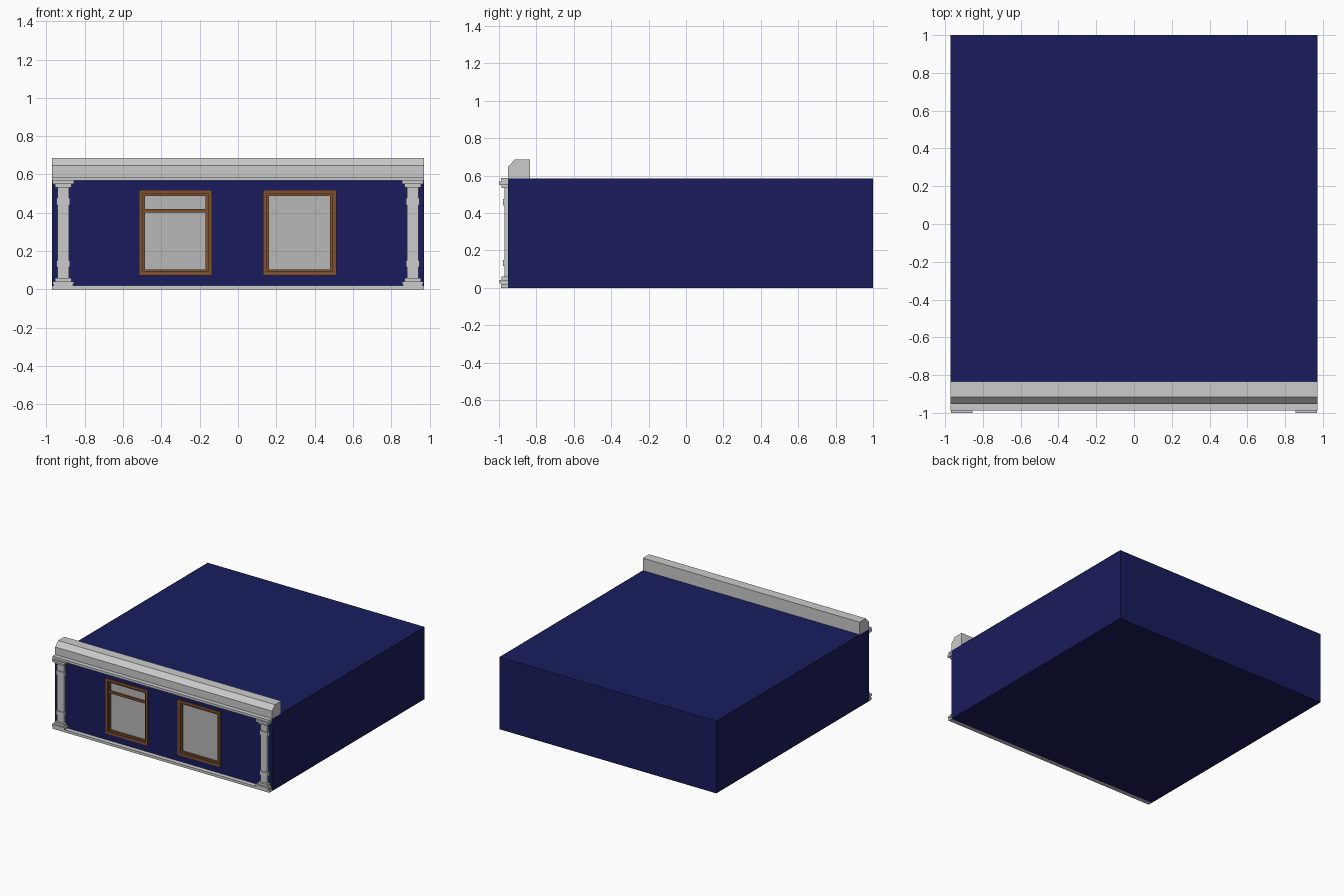
import bpy, bmesh

if "Cube" in bpy.data.objects:
    bpy.data.objects.remove(bpy.data.objects["Cube"])

def material(name, rgb):
    m = bpy.data.materials.new(name)
    m.diffuse_color = (*rgb, 1)
    m.use_nodes = True
    m.node_tree.nodes["Principled BSDF"].inputs["Base Color"].default_value = m.diffuse_color
    return m

NAVY = material("navy_paint", (0.010, 0.012, 0.11))
WOOD = material("brown_wood", (0.22, 0.085, 0.03))
PANE = material("pale_glass", (0.48, 0.48, 0.48))

HALF = 0.972      # half width of the building
WALL = -0.952     # y of the front wall

def finish(bm, name, mat=None):
    bmesh.ops.recalc_face_normals(bm, faces=bm.faces)
    me = bpy.data.meshes.new(name)
    bm.to_mesh(me)
    bm.free()
    ob = bpy.data.objects.new(name, me)
    bpy.context.collection.objects.link(ob)
    if mat:
        me.materials.append(mat)
    return ob

def add_box(bm, x0, x1, y0, y1, z0, z1):
    vs = bmesh.ops.create_cube(bm, size=1)["verts"]
    for v in vs:
        v.co.x = x1 if v.co.x > 0 else x0
        v.co.y = y1 if v.co.y > 0 else y0
        v.co.z = z1 if v.co.z > 0 else z0

def box(name, *dims, mat=None):
    bm = bmesh.new()
    add_box(bm, *dims)
    return finish(bm, name, mat)

def extrude_x(name, profile, x0, x1):
    bm = bmesh.new()
    f = bm.faces.new([bm.verts.new((x0, y, z)) for y, z in profile])
    r = bmesh.ops.extrude_face_region(bm, geom=[f])
    vs = [g for g in r["geom"] if isinstance(g, bmesh.types.BMVert)]
    bmesh.ops.translate(bm, verts=vs, vec=(x1 - x0, 0, 0))
    if f.is_valid and len(bm.faces) < len(profile) + 2:
        bm.faces.new(list(f.verts))
    return finish(bm, name)

def frame(name, x0, x1, z0, z1, w, y0, y1):
    bm = bmesh.new()
    add_box(bm, x0, x0 + w, y0, y1, z0, z1)
    add_box(bm, x1 - w, x1, y0, y1, z0, z1)
    add_box(bm, x0 + w, x1 - w, y0, y1, z0, z0 + w)
    add_box(bm, x0 + w, x1 - w, y0, y1, z1 - w, z1)
    return finish(bm, name, WOOD)

# Main building block
body = box("building_body", -HALF, HALF, WALL, 1.0, 0, 0.585, mat=NAVY)

# Windows set into shallow openings; the left one has a transom
Z0, Z1 = 0.073, 0.52
for side, x0, x1 in (("left", -0.517, -0.137), ("right", 0.131, 0.513)):
    cutter = box(side + "_opening_cutter", x0 + .01, x1 - .01, WALL - .1, WALL + .03, Z0 + .01, Z1 - .01)
    cutter.hide_render = True
    cutter.hide_viewport = True
    mod = body.modifiers.new("opening", 'BOOLEAN')
    mod.operation = 'DIFFERENCE'
    mod.solver = 'EXACT'
    mod.object = cutter
    frame(side + "_window_casing", x0, x1, Z0, Z1, 0.02, WALL - .008, WALL + .028)
    frame(side + "_window_sash", x0 + .02, x1 - .02, Z0 + .02, Z1 - .02, 0.012, WALL + .002, WALL + .028)
    box(side + "_window_glass", x0 + .03, x1 - .03, WALL + .016, WALL + .024, Z0 + .03, Z1 - .03, mat=PANE)
    if side == "left":
        box("window_transom", x0 + .03, x1 - .03, WALL + .002, WALL + .026, 0.402, 0.42, mat=WOOD)

# Chamfered parapet, cornice band and base strip
extrude_x("parapet", [(-0.952, 0.585), (-0.952, 0.648), (-0.915, 0.686),
                      (-0.835, 0.686), (-0.835, 0.585)], -HALF, HALF)
box("cornice_band", -HALF, HALF, -0.988, WALL, 0.568, 0.587)
box("base_strip", -HALF, HALF, -0.988, WALL, 0, 0.02)

# Corner pilasters: stacked tiers of (z0, z1, half width, front y)
TIERS = [
    (0.020, 0.028, 0.050, -0.993),
    (0.028, 0.042, 0.056, -1.000),
    (0.042, 0.060, 0.043, -0.987),
    (0.060, 0.540, 0.030, -0.971),
    (0.118, 0.150, 0.036, -0.978),
    (0.440, 0.476, 0.036, -0.978),
    (0.533, 0.550, 0.043, -0.987),
    (0.550, 0.568, 0.057, -1.000),
]
for side, s in (("left", -1), ("right", 1)):
    bm = bmesh.new()
    cx = s * 0.912
    for z0, z1, hw, y in TIERS:
        add_box(bm, cx - hw, cx + hw, y, WALL, z0, z1)
    finish(bm, side + "_pilaster")
